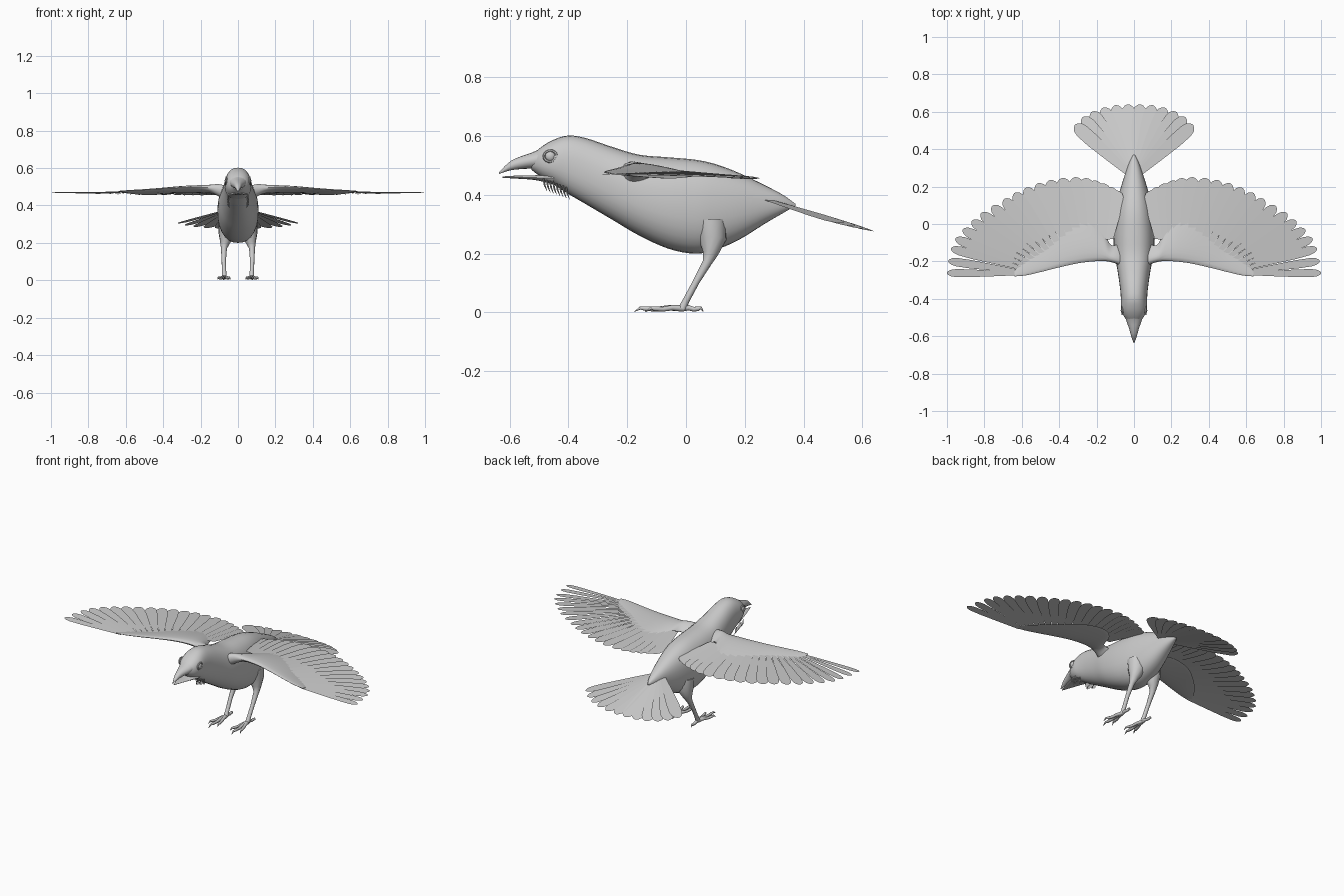
import bpy, bmesh, math
from mathutils import Vector

if "Cube" in bpy.data.objects:
    bpy.data.objects.remove(bpy.data.objects["Cube"])

grey = bpy.data.materials.new("plain_grey")
grey.diffuse_color = (0.6, 0.6, 0.6, 1)
grey.use_nodes = True
grey.node_tree.nodes["Principled BSDF"].inputs["Base Color"].default_value = grey.diffuse_color


def sample(keys, t):
    """Smooth curve through key rows, t from 0 to 1."""
    f = t * (len(keys) - 1)
    i = min(int(f), len(keys) - 2)
    u = f - i
    p = [keys[max(0, min(len(keys) - 1, i + k))] for k in (-1, 0, 1, 2)]
    return [0.5 * (2 * b + (c - a) * u + (2 * a - 5 * b + 4 * c - d) * u * u
                   + (3 * b - a - 3 * c + d) * u ** 3) for a, b, c, d in zip(*p)]


def finish(name, bm, mirror=False, recalc=True):
    if recalc:
        bmesh.ops.recalc_face_normals(bm, faces=bm.faces)
    me = bpy.data.meshes.new(name)
    bm.to_mesh(me)
    bm.free()
    ob = bpy.data.objects.new(name, me)
    bpy.context.collection.objects.link(ob)
    me.materials.append(grey)
    if mirror:
        ob.modifiers.new("mirror", 'MIRROR').use_mirror_merge = False
    bpy.ops.object.select_all(action='DESELECT')
    ob.select_set(True)
    bpy.context.view_layer.objects.active = ob
    bpy.ops.object.shade_smooth_by_angle(angle=math.radians(50))
    return ob


def loft(bm, rings):
    rows = [[bm.verts.new(p) for p in r] for r in rings]
    n = len(rows[0])
    for a, b in zip(rows, rows[1:]):
        for i in range(n):
            bm.faces.new((a[i], a[(i + 1) % n], b[(i + 1) % n], b[i]))
    bm.faces.new(rows[0])
    bm.faces.new(rows[-1])


def body_ring(y, top, bottom, w, n=28, power=0.88):
    pts = []
    for i in range(n):
        a = math.tau * i / n
        c, s = math.cos(a), math.sin(a)
        pts.append((w * math.copysign(abs(c) ** power, c), y,
                    (top + bottom) / 2 + (top - bottom) / 2 * math.copysign(abs(s) ** power, s)))
    return pts


def tube(bm, path, radii, n=8):
    pts = [Vector(p) for p in path]
    rings = []
    for i, p in enumerate(pts):
        d = (pts[min(i + 1, len(pts) - 1)] - pts[max(i - 1, 0)]).normalized()
        u = d.cross(Vector((1, 0.1, 0))).normalized()
        v = d.cross(u)
        rings.append([p + radii[i] * (u * math.cos(math.tau * k / n) + v * math.sin(math.tau * k / n))
                      for k in range(n)])
    loft(bm, rings)


def feather(bm, base, tip, half, roll=0.003):
    base, tip = Vector(base), Vector(tip)
    d = tip - base
    side = Vector((-d.y, d.x, 0)).normalized()
    shape = [(0, .35), (.35, .7), (.7, 1), (.88, 1), (.95, .8), (.985, .45), (1, .12)]
    rows = []
    for t, w in shape:
        c = base + d * t
        off = side * half * w + Vector((0, 0, roll * w))
        rows.append((bm.verts.new(c + off), bm.verts.new(c - off)))
    for (l0, r0), (l1, r1) in zip(rows, rows[1:]):
        bm.faces.new((l0, r0, r1, l1))


# Body and head: y, top, bottom, half width
body = [(-.525, .535, .485, .03), (-.49, .565, .458, .056), (-.45, .588, .435, .068),
        (-.40, .602, .403, .07), (-.34, .593, .368, .075), (-.25, .563, .315, .088),
        (-.16, .537, .262, .104), (-.06, .528, .217, .11), (.03, .52, .2, .105),
        (.10, .505, .213, .094), (.18, .475, .247, .075), (.27, .432, .303, .047),
        (.33, .4, .338, .025), (.372, .37, .362, .003)]
bm = bmesh.new()
loft(bm, [body_ring(*sample(body, i / 52)) for i in range(53)])
finish("body", bm)

# Open beak
upper = [(-.47, .57, .485, .055), (-.52, .546, .489, .04), (-.56, .532, .488, .026),
         (-.60, .513, .483, .015), (-.637, .476, .471, .002)]
lower = [(-.45, .478, .435, .055), (-.51, .467, .45, .04), (-.57, .466, .455, .022), (-.625, .463, .458, .003)]
for name, keys in (("upper_beak", upper), ("lower_beak", lower)):
    bm = bmesh.new()
    loft(bm, [body_ring(*sample(keys, i / 14), n=16, power=1) for i in range(15)])
    finish(name, bm)

# Eyes with raised lids
bm = bmesh.new()
bmesh.ops.create_uvsphere(bm, u_segments=16, v_segments=10, radius=0.017)
for v in bm.verts:
    v.co = (v.co.x * .6 + .061, v.co.y - .462, v.co.z + .532)
finish("eyes", bm, True)
bm = bmesh.new()
loop = [(.064, -.462 + .022 * math.cos(a), .532 + .019 * math.sin(a))
        for a in (math.tau * k / 20 for k in range(21))]
tube(bm, loop, [.0045] * 21, 6)
finish("eyelids", bm, True)

# Throat bristles
bm = bmesh.new()
for k in range(8):
    y = -.485 + .011 * k
    z = .455 - .004 * k
    tube(bm, [(.052, y, z), (.055, y + .004, z - .022), (.045, y + .012, z - .042)], [.003, .003, .0006], 4)
finish("throat_bristles", bm, True)

# Thighs and shanks
bm = bmesh.new()
tube(bm, [(.05, .085, .31), (.058, .09, .25), (.07, .083, .2), (.075, .072, .17), (.076, .035, .105),
          (.074, 0, .04), (.073, -.012, .014)], [.055, .048, .026, .016, .0115, .0115, .014], 12)
finish("legs", bm, True)

# Toes with claws
bm = bmesh.new()
for dx, dy in ((-.03, -.125), (.005, -.16), (.036, -.12), (.004, .07)):
    p = lambda t, z: (.073 + dx * t, -.012 + dy * t, z)
    tube(bm, [p(0, .014), p(.3, .016), p(.55, .011), p(.78, .013), p(.9, .015), p(1.02, .003)],
         [.011, .009, .008, .008, .005, .001], 8)
finish("toes", bm, True)

# Fleshy wing arm: x, leading y, trailing y, height, half thickness
arm = [(.03, -.25, -.07, .445, .055), (.09, -.215, -.11, .475, .04), (.13, -.202, -.105, .486, .028),
       (.165, -.198, -.02, .49, .022), (.22, -.2, .03, .492, .019), (.3, -.21, .037, .49, .016),
       (.4, -.232, .005, .484, .012), (.5, -.257, -.075, .478, .009), (.58, -.275, -.165, .474, .006),
       (.64, -.28, -.255, .471, .002)]
bm = bmesh.new()
rings = []
for i in range(37):
    x, lead, trail, z, th = sample(arm, i / 36)
    ring = []
    for k in range(20):
        a = math.tau * k / 20
        t = (1 - math.cos(a)) / 2
        ring.append((x, lead + (trail - lead) * t,
                     z + th * math.sin(a) * (1.25 - .9 * t) + .006 - .03 * t * min(1, (trail - lead) / .2)))
    rings.append(ring)
loft(bm, rings)
finish("wing_arms", bm, True)

# Flight feathers, fanned from the arm
tips = [(.095, .18, .457), (.15, .21, .456), (.22, .235, .456), (.30, .25, .456), (.41, .242, .457),
        (.51, .218, .458), (.61, .18, .46), (.70, .13, .462), (.80, .07, .464), (.88, .005, .466),
        (.95, -.07, .468), (.985, -.155, .469), (1.0, -.262, .47)]
roots = [(.125, -.08, .488), (.2, -.09, .488), (.3, -.1, .485), (.41, -.13, .48),
         (.5, -.17, .476), (.57, -.22, .474), (.61, -.266, .472)]
bm = bmesh.new()
count = 20
for k in range(count):
    t = k / (count - 1)
    feather(bm, sample(roots, t), sample(tips, t), .042 - .021 * t ** 1.5, .004 - .002 * t)
finish("flight_feathers", bm, True, False)

# Tail fan
tail_tips = [(.033, .64), (.1, .635), (.165, .622), (.225, .6), (.275, .57), (.315, .53)]
bm = bmesh.new()
for k, (x, y) in enumerate(tail_tips):
    feather(bm, (.004, .25, .397 - .001 * k), (x, y, .394 - .302 * (y - .25) - .001 * k), .037, .001)
finish("tail_feathers", bm, True, False)
